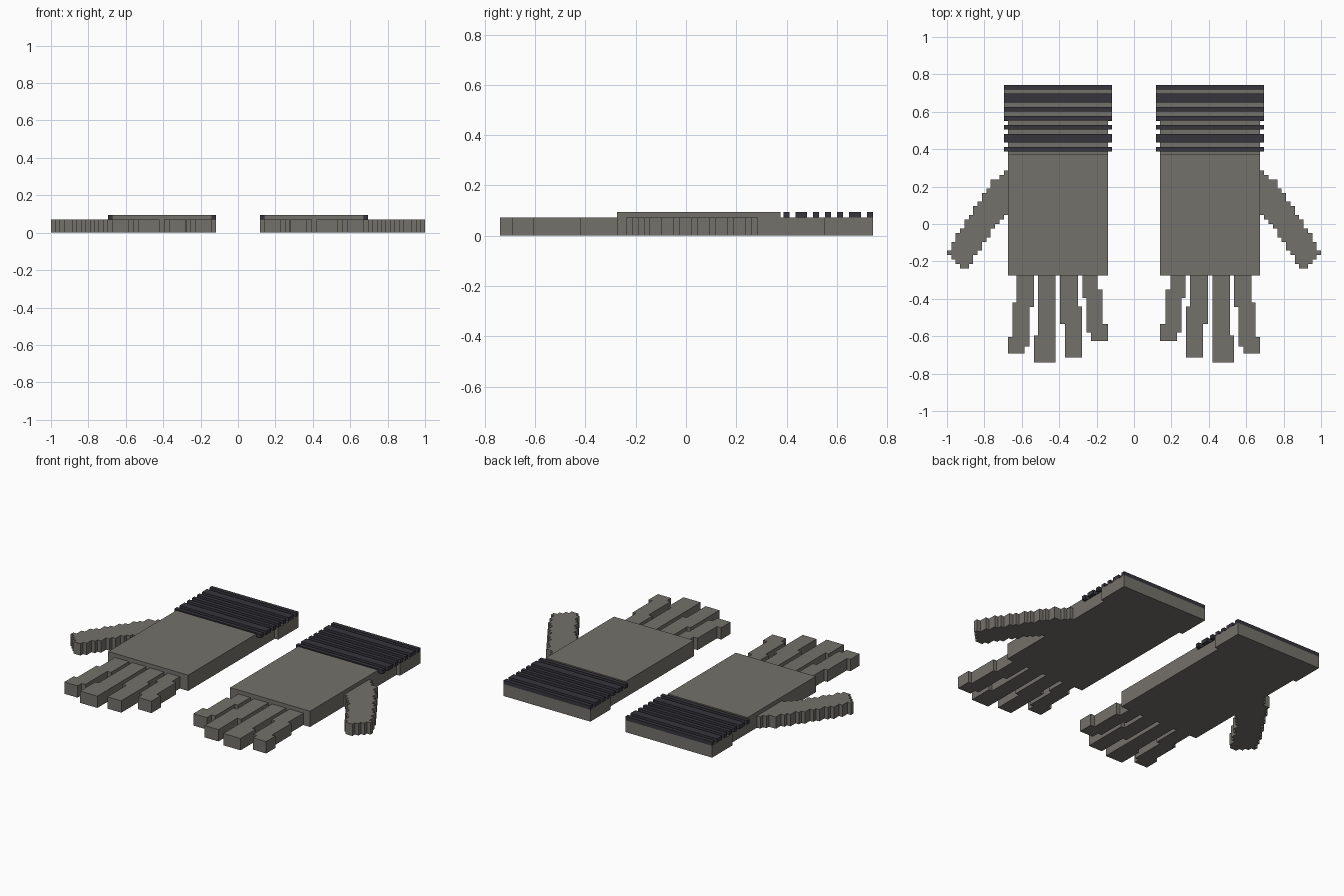
import bpy
import bmesh

cube = bpy.data.objects.get("Cube")
if cube:
    bpy.data.objects.remove(cube, do_unlink=True)

U = 0.0238           # one step of the blocky outline
LOW = 3 * U          # thickness of the hand
HIGH = 4 * U         # height of the raised back and the cuff ribs


def material(name, rgb):
    mat = bpy.data.materials.new(name)
    mat.use_nodes = True
    mat.diffuse_color = (*rgb, 1)
    bsdf = mat.node_tree.nodes["Principled BSDF"]
    bsdf.inputs["Base Color"].default_value = (*rgb, 1)
    bsdf.inputs["Roughness"].default_value = 0.8
    return mat


GREY = material("warm grey cloth", (0.175, 0.165, 0.145))
DARK = material("dark rib", (0.037, 0.035, 0.046))


def stepped_prism(name, spans, z0, z1, mat, side, along_y=True):
    """Extrude an outline made of (start, end, low, high) spans."""
    lows, highs = [], []
    for start, end, low, high in spans:
        lows += [(start, low), (end, low)]
        highs += [(start, high), (end, high)]
    outline = []
    for p in lows + highs[::-1]:
        if not outline or p != outline[-1]:
            outline.append(p)
    if along_y:
        outline = [(b, a) for a, b in outline]
    bm = bmesh.new()
    face = bm.faces.new([bm.verts.new((side * x, y, z0)) for x, y in outline])
    top = bmesh.ops.extrude_face_region(bm, geom=[face])["geom"]
    bmesh.ops.translate(bm, vec=(0, 0, z1 - z0),
                        verts=[v for v in top if isinstance(v, bmesh.types.BMVert)])
    bmesh.ops.recalc_face_normals(bm, faces=bm.faces)
    mesh = bpy.data.meshes.new(name)
    bm.to_mesh(mesh)
    bm.free()
    mesh.materials.append(mat)
    obj = bpy.data.objects.new(name, mesh)
    bpy.context.collection.objects.link(obj)


IN, OUT = 0.14, 0.673            # palm sides
CUFF_IN, CUFF_OUT = 0.117, 0.695  # cuff sides
KNUCKLE, WRIST, CUFF, END = -0.275, 0.375, 0.55, 0.744

# Finger outlines from knuckle to tip
FINGERS = {
    "little_finger": [(KNUCKLE, -0.35, 0.195, 0.275), (-0.35, -0.395, 0.168, 0.275),
                      (-0.395, -0.535, 0.168, 0.255), (-0.535, -0.58, 0.14, 0.255),
                      (-0.58, -0.625, 0.14, 0.23)],
    "ring_finger": [(KNUCKLE, -0.44, 0.3, 0.395), (-0.44, -0.535, 0.278, 0.395),
                    (-0.535, -0.715, 0.278, 0.37)],
    "middle_finger": [(KNUCKLE, -0.595, 0.42, 0.513), (-0.595, -0.74, 0.42, 0.535)],
    "index_finger": [(KNUCKLE, -0.42, 0.535, 0.628), (-0.42, -0.445, 0.535, 0.65),
                     (-0.445, -0.605, 0.56, 0.65), (-0.605, -0.655, 0.56, 0.673),
                     (-0.655, -0.693, 0.585, 0.673)],
}

# Thumb column heights in steps, from palm to tip
THUMB_TOP = [12, 11, 10, 10, 8, 7, 5, 4, 2, 1, -1, -2, -4, -6]
THUMB_LOW = [2, 1, 0, -1, -3, -4, -6, -7, -9, -10, -10, -9, -8, -7]
STEP = (1 - OUT) / len(THUMB_TOP)
thumb = [(OUT + i * STEP, OUT + (i + 1) * STEP, low * U, top * U)
         for i, (low, top) in enumerate(zip(THUMB_LOW, THUMB_TOP))]

# Cuff ribs: first step and width in steps, counted back from the cuff end
RIBS = [(0, 1), (2, 2), (5, 1), (7, 1), (9, 1), (11, 2), (14, 1)]

for side, label in ((1, "left"), (-1, "right")):
    stepped_prism(label + "_palm", [(KNUCKLE, CUFF, IN, OUT), (CUFF, END, CUFF_IN, CUFF_OUT)],
                  0, LOW, GREY, side)
    stepped_prism(label + "_hand_back", [(KNUCKLE, WRIST, IN, OUT)], LOW, HIGH, GREY, side)
    for name, spans in FINGERS.items():
        stepped_prism(label + "_" + name, spans, 0, LOW, GREY, side)
    stepped_prism(label + "_thumb", thumb, 0, LOW, GREY, side, along_y=False)
    for n, (first, width) in enumerate(RIBS, 1):
        y = END - first * U
        stepped_prism(f"{label}_cuff_rib_{n}", [(y - width * U, y, CUFF_IN, CUFF_OUT)],
                      LOW, HIGH, DARK, side)
